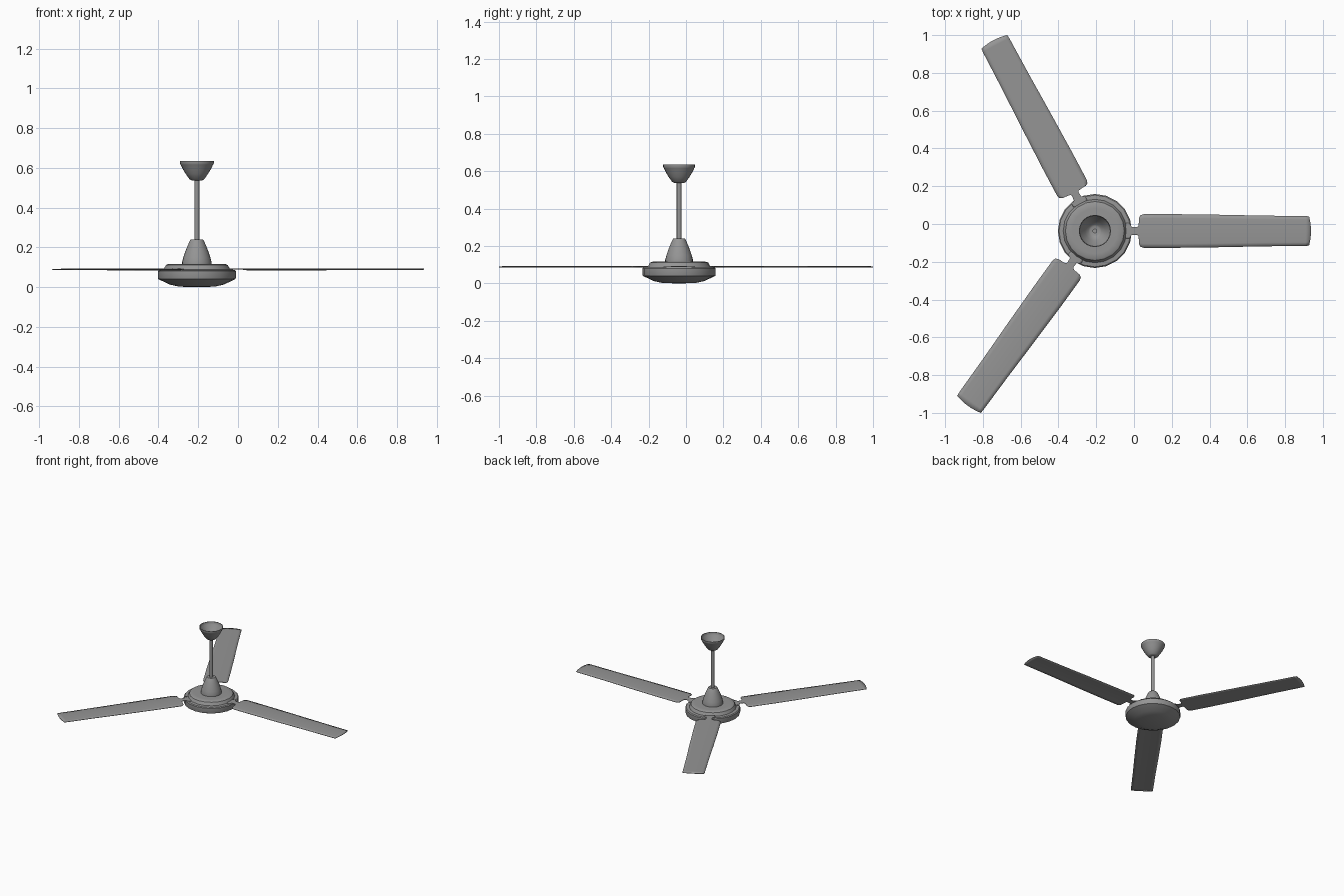
import bpy, bmesh, math

if "Cube" in bpy.data.objects:
    bpy.data.objects.remove(bpy.data.objects["Cube"])

CX, CY = -0.207, -0.037   # fan axis

# Dark grey paint shared by all parts
PAINT = bpy.data.materials.new("dark_grey")
PAINT.diffuse_color = (0.3, 0.3, 0.3, 1)
PAINT.use_nodes = True
PAINT.node_tree.nodes["Principled BSDF"].inputs["Base Color"].default_value = PAINT.diffuse_color


def finish(name, bm, angle=35):
    bmesh.ops.recalc_face_normals(bm, faces=bm.faces)
    me = bpy.data.meshes.new(name)
    bm.to_mesh(me)
    bm.free()
    me.materials.append(PAINT)
    ob = bpy.data.objects.new(name, me)
    bpy.context.collection.objects.link(ob)
    bpy.ops.object.select_all(action='DESELECT')
    ob.select_set(True)
    bpy.context.view_layer.objects.active = ob
    bpy.ops.object.shade_smooth_by_angle(angle=math.radians(angle))
    ob.location = (CX, CY, 0)
    return ob


def lathe(name, profile, segments):
    """Spin an (r, z) profile around the fan axis."""
    bm = bmesh.new()
    verts = [bm.verts.new((r, 0, z)) for r, z in profile]
    edges = [bm.edges.new(p) for p in zip(verts, verts[1:])]
    bmesh.ops.spin(bm, geom=verts + edges, cent=(0, 0, 0), axis=(0, 0, 1),
                   angle=2 * math.pi, steps=segments, use_duplicate=False)
    bmesh.ops.remove_doubles(bm, verts=bm.verts, dist=1e-5)
    return finish(name, bm)


# Motor housing with shallow dished underside and stepped top plate
lathe("motor_housing", [
    (0, 0), (0.09, 0.003), (0.135, 0.013), (0.182, 0.035), (0.194, 0.041),
    (0.196, 0.046), (0.196, 0.081), (0.19, 0.087), (0.168, 0.089),
    (0.163, 0.098), (0.156, 0.111), (0.146, 0.116), (0.12, 0.117), (0, 0.117)], 20)

# Bell cover over the motor shaft
lathe("lower_bell", [
    (0.074, 0.115), (0.074, 0.127), (0.068, 0.15), (0.058, 0.18),
    (0.046, 0.21), (0.035, 0.234), (0.03, 0.241), (0.0, 0.241)], 24)

# Hanging rod
lathe("down_rod", [(0, 0.2), (0.0125, 0.2), (0.0125, 0.56), (0, 0.56)], 16)

# Open ceiling canopy cup
lathe("ceiling_canopy", [
    (0, 0.538), (0.027, 0.538), (0.037, 0.543), (0.056, 0.57), (0.071, 0.595),
    (0.081, 0.616), (0.085, 0.622), (0.085, 0.635), (0.082, 0.635),
    (0.081, 0.623), (0.077, 0.615), (0.067, 0.596), (0.052, 0.572),
    (0.034, 0.547), (0.025, 0.543), (0, 0.543)], 24)

# Blade outline as (distance from axis, half width): flange, neck, paddle, tip
STATIONS = [(0.162, 0.036), (0.166, 0.041), (0.182, 0.041), (0.188, 0.034),
            (0.194, 0.022), (0.222, 0.02), (0.229, 0.025), (0.232, 0.04),
            (0.234, 0.07), (0.241, 0.083), (0.258, 0.089), (0.42, 0.089),
            (0.65, 0.086), (0.9, 0.081), (1.115, 0.079), (1.134, 0.077)]
COLS = 8


def blade(name, degrees):
    bm = bmesh.new()
    rows = []
    for i, (r, w) in enumerate(STATIONS):
        row = []
        for j in range(COLS + 1):
            v = 2 * j / COLS - 1
            bulge = 0.01 * (1 - v * v) if i == len(STATIONS) - 1 else 0
            y = v * w
            row.append(bm.verts.new((r + bulge, y, 0.091 - 0.5 * y * y)))
        rows.append(row)
    for a, b in zip(rows, rows[1:]):
        for j in range(COLS):
            bm.faces.new((a[j], b[j], b[j + 1], a[j + 1]))
    ob = finish(name, bm)
    ob.rotation_euler.z = math.radians(degrees)
    solid = ob.modifiers.new("thickness", 'SOLIDIFY')
    solid.thickness = 0.004
    solid.offset = 0


# Three blades around the hub
for n, deg in enumerate((0, 118, 234), 1):
    blade(f"blade_{n}", deg)
